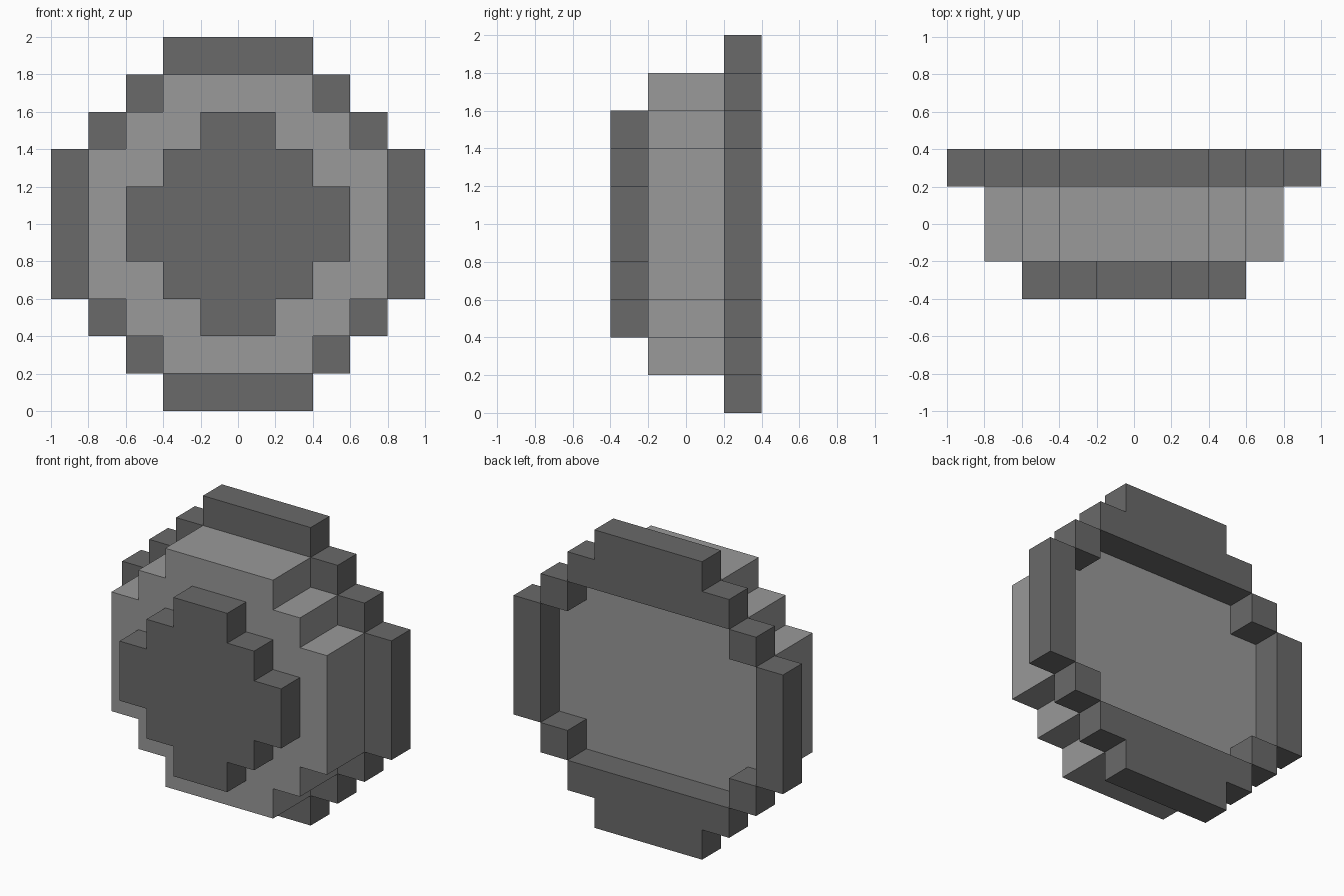
import bpy
import bmesh

cube = bpy.data.objects.get("Cube")
if cube:
    bpy.data.objects.remove(cube, do_unlink=True)

STEP = 0.2  # size of one block


def material(name, value):
    mat = bpy.data.materials.new(name)
    mat.use_nodes = True
    colour = (value, value, value, 1)
    mat.diffuse_color = colour
    bsdf = mat.node_tree.nodes["Principled BSDF"]
    bsdf.inputs["Base Color"].default_value = colour
    bsdf.inputs["Roughness"].default_value = 0.8
    return mat


def slab(name, quarter, y, depth, mat):
    """Mirror a quarter outline (in blocks) about both axes and thicken it."""
    bm = bmesh.new()
    for sx in (1, -1):
        for sz in (1, -1):
            bm.faces.new([bm.verts.new((sx * x * STEP, 0, sz * z * STEP))
                          for x, z in quarter])
    bmesh.ops.remove_doubles(bm, verts=bm.verts, dist=0.001)
    bmesh.ops.recalc_face_normals(bm, faces=bm.faces)
    bmesh.ops.dissolve_limit(bm, angle_limit=0.01, verts=bm.verts, edges=bm.edges)
    mesh = bpy.data.meshes.new(name)
    bm.to_mesh(mesh)
    bm.free()
    mesh.materials.append(mat)
    obj = bpy.data.objects.new(name, mesh)
    obj.location = (0, y, 1)
    bpy.context.collection.objects.link(obj)
    solid = obj.modifiers.new("Thickness", "SOLIDIFY")
    solid.thickness = depth
    solid.offset = 0


def stepped_disc(top):
    """Quarter outline of a blocky disc with the given half height."""
    points = [(0, 0), (0, top)]
    for i in range(3):
        x = top - 2 + i - (1 if top == 3 else 0)
        points += [(x + (1 if top == 3 else 0), top - i),
                   (x + (1 if top == 3 else 0), top - i - 1)]
    points[-1] = (points[-1][0], 0)
    return points


def box(x0, x1, z0, z1):
    return [(x0, z0), (x1, z0), (x1, z1), (x0, z1)]


dark = material("dark grey", 0.144)
light = material("light grey", 0.319)

# Main body and raised front plate
slab("body", stepped_disc(4), 0, 2 * STEP, light)
slab("front_plate", stepped_disc(3), -0.3, STEP, dark)

# Open rim around the back
slab("rim_caps", [(0, 3), (3, 3), (3, 4), (2, 4), (2, 5), (0, 5)], 0.3, STEP, dark)
slab("rim_corners", box(3, 4, 2, 3), 0.3, STEP, dark)
slab("rim_sides", box(4, 5, 0, 2), 0.3, STEP, dark)
